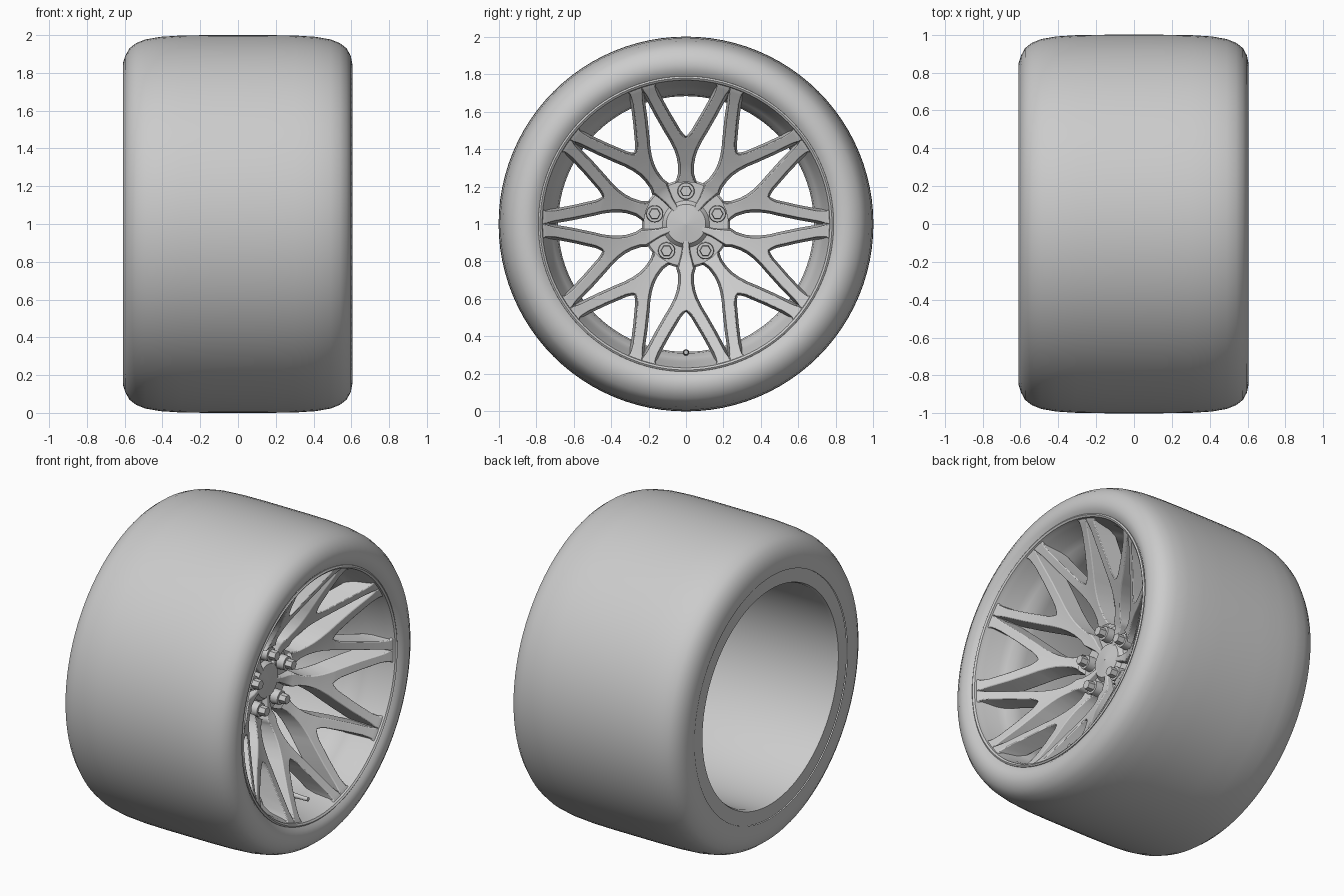
import bpy, bmesh
from math import sin, cos, pi, radians

if "Cube" in bpy.data.objects:
    bpy.data.objects.remove(bpy.data.objects["Cube"])

CZ = 1.0  # wheel axis height; axis runs along x


def polar(x, r, phi):
    return (x, r * cos(phi), CZ + r * sin(phi))


def lerp(keys, v):
    if v <= keys[0][0]:
        return keys[0][1]
    for (a, p), (b, q) in zip(keys, keys[1:]):
        if v <= b:
            return p + (q - p) * (v - a) / (b - a)
    return keys[-1][1]


def finish(bm, name, angle=35):
    bmesh.ops.remove_doubles(bm, verts=bm.verts, dist=1e-5)
    bmesh.ops.recalc_face_normals(bm, faces=bm.faces)
    me = bpy.data.meshes.new(name)
    bm.to_mesh(me)
    bm.free()
    ob = bpy.data.objects.new(name, me)
    bpy.context.collection.objects.link(ob)
    bpy.ops.object.select_all(action='DESELECT')
    ob.select_set(True)
    bpy.context.view_layer.objects.active = ob
    bpy.ops.object.shade_smooth_by_angle(angle=radians(angle))
    return ob


def lathe(name, profile, steps, closed=False, angle=35):
    """Spin (x, radius) points round the wheel axis."""
    bm = bmesh.new()
    rings = [[bm.verts.new(polar(x, r, 2 * pi * i / steps)) for i in range(steps)]
             for x, r in profile]
    pairs = list(zip(rings, rings[1:])) + ([(rings[-1], rings[0])] if closed else [])
    for a, b in pairs:
        for i in range(steps):
            j = (i + 1) % steps
            bm.faces.new((a[i], a[j], b[j], b[i]))
    return finish(bm, name, angle)


def stud(name, x0, x1, r, phi, rad0, rad1, sides):
    """Tapered cylinder parallel to the axis."""
    bm = bmesh.new()
    _, cy, cz = polar(0, r, phi)
    ends = [[bm.verts.new((x, cy + q * cos(2 * pi * i / sides), cz + q * sin(2 * pi * i / sides)))
             for i in range(sides)] for x, q in ((x0, rad0), (x1, rad1))]
    for i in range(sides):
        j = (i + 1) % sides
        bm.faces.new((ends[0][i], ends[0][j], ends[1][j], ends[1][i]))
    for e in ends:
        bm.faces.new(e)
    return finish(bm, name)


# Tyre: wide slick tread with rounded shoulders
shoulder = [(0.575, 0.785), (0.595, 0.81), (0.605, 0.85), (0.597, 0.89), (0.575, 0.93),
            (0.54, 0.957), (0.49, 0.977), (0.41, 0.991), (0.30, 0.998), (0.15, 1.0)]
back = [(-0.61 if x == 0.605 else -x, r) for x, r in reversed(shoulder)]
back[-2:] = [(-0.61, 0.81), (-0.605, 0.775)]
lathe("tyre", shoulder + back, 96, angle=50)

# Rim: front lip, stepped seat, long barrel and rear flange
lathe("rim_barrel", [(0.56, 0.79), (0.582, 0.788), (0.588, 0.779), (0.58, 0.768), (0.555, 0.762),
                     (0.53, 0.752), (0.44, 0.735), (0.40, 0.715), (0.36, 0.69), (0.30, 0.682),
                     (-0.58, 0.682), (-0.60, 0.69), (-0.60, 0.775), (-0.57, 0.785)], 96)

# Spokes: ten Y shapes; each half is lofted along the radius and mirrored
FRONT = [(0.08, .212), (0.2, .225), (0.3, .275), (0.4, .335), (0.6, .46), (0.7, .525), (0.77, .573)]
DEPTH = [(0.08, .06), (0.2, .10), (0.4, .13), (0.77, .15)]
INNER = [(0.46, 0), (0.47, .014), (0.485, .029), (0.5, .041), (0.6, .098), (0.7, .150), (0.735, .163),
         (0.755, .168), (0.775, .155)]
OUTER = [(0.24, .040), (0.27, .030), (0.32, .030), (0.36, .037), (0.4, .050), (0.45, .073), (0.5, .101),
         (0.6, .154), (0.7, .203), (0.73, .220), (0.75, .2356), (0.775, .2435)]
HUB_RIDGE = [(0.07, .012), (0.15, .018), (0.2, .030)]
HUB_LUG = [(0.225, .052)]
RADII = [.07, .11, .15, .2, .225, .24, .255, .27, .295, .32, .34, .36, .38, .4, .425, .45, .46, .465,
         .47, .477, .485, .5, .53, .56, .6, .65, .7, .72, .735, .745, .755, .775]
bm = bmesh.new()
for k in range(10):
    stem = pi / 2 + k * pi / 5
    has_lug = k % 2 == 0
    outer_keys = (HUB_LUG if has_lug else HUB_RIDGE) + OUTER
    for side in (1, -1):
        prev = None
        for r in RADII:
            if r < outer_keys[0][0]:
                continue
            x, d = lerp(FRONT, r), lerp(DEPTH, r)
            a, b = lerp(INNER, r), lerp(outer_keys, r)
            draft = 0.014
            limit = r * pi / 10
            pts = [(x, a), (x, min(b, limit)), (x - d, min(b + draft, limit)), (x - d, max(a - draft, 0))]
            sec = [bm.verts.new(polar(px, r, stem + side * t / r)) for px, t in pts]
            if prev:
                for i in range(4):
                    j = (i + 1) % 4
                    if i == 3 and a == 0:
                        continue  # no wall on the stem centre line
                    bm.faces.new((prev[i], prev[j], sec[j], sec[i]))
            prev = sec
spokes = finish(bm, "spokes")
bev = spokes.modifiers.new("soft_edges", 'BEVEL')
bev.width, bev.segments, bev.limit_method, bev.angle_limit = 0.006, 2, 'ANGLE', radians(50)

# Hub disc and raised centre
lathe("hub", [(0.05, 0.001), (0.05, 0.2), (0.07, 0.235), (0.175, 0.235), (0.187, 0.225),
              (0.187, 0.125), (0.212, 0.105), (0.225, 0.001)], 60)

# Wheel nuts with washers
for k in range(5):
    phi = pi / 2 + k * 2 * pi / 5
    stud(f"nut_washer_{k + 1}", 0.18, 0.236, 0.176, phi, 0.046, 0.043, 24)
    stud(f"wheel_nut_{k + 1}", 0.23, 0.28, 0.176, phi, 0.032, 0.029, 6)

# Tyre valve at the bottom of the rim
stud("valve_stem", 0.38, 0.47, 0.685, -pi / 2, 0.017, 0.012, 16)
stud("valve_cap", 0.47, 0.50, 0.685, -pi / 2, 0.014, 0.012, 16)
